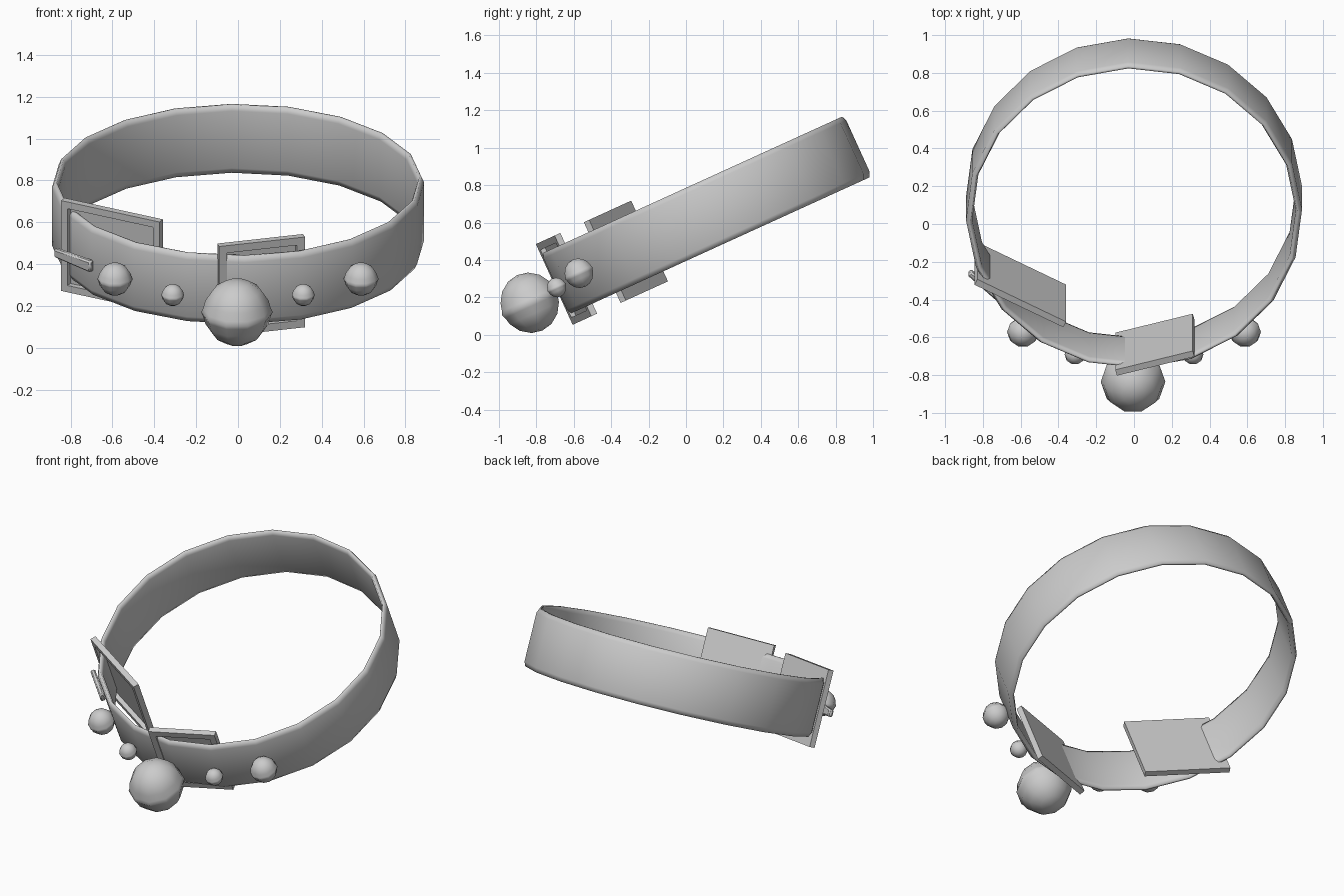
import bpy, bmesh, math
from mathutils import Matrix, Vector

cube = bpy.data.objects.get("Cube")
if cube:
    bpy.data.objects.remove(cube, do_unlink=True)

# One grey for everything
grey = bpy.data.materials.new("plain grey")
grey.use_nodes = True
COLOUR = (0.6, 0.6, 0.6, 1)
grey.diffuse_color = COLOUR
grey.node_tree.nodes["Principled BSDF"].inputs["Base Color"].default_value = COLOUR

# The whole collar leans: back raised, front lowered
TILT = Matrix.Translation((0, 0.11, 0.64)) @ Matrix.Rotation(math.radians(24.5), 4, 'X')


def finish(bm, name, local=Matrix(), angle=40):
    bmesh.ops.recalc_face_normals(bm, faces=bm.faces)
    mesh = bpy.data.meshes.new(name)
    bm.to_mesh(mesh)
    bm.free()
    mesh.materials.append(grey)
    ob = bpy.data.objects.new(name, mesh)
    bpy.context.collection.objects.link(ob)
    ob.matrix_world = TILT @ local
    bpy.ops.object.select_all(action='DESELECT')
    ob.select_set(True)
    bpy.context.view_layer.objects.active = ob
    bpy.ops.object.shade_smooth_by_angle(angle=math.radians(angle))
    return ob


def lathe(profile, sides, start=0.0, closed=False):
    """Turn a list of (radius, height) points around z."""
    bm = bmesh.new()
    rings = []
    for i in range(sides):
        a = start + math.tau * i / sides
        rings.append([bm.verts.new((r * math.cos(a), r * math.sin(a), z)) for r, z in profile])
    n = len(profile)
    for i in range(sides):
        p, q = rings[i], rings[(i + 1) % sides]
        for j in range(n if closed else n - 1):
            k = (j + 1) % n
            bm.faces.new((p[j], q[j], q[k], p[k]))
    bmesh.ops.remove_doubles(bm, verts=bm.verts, dist=1e-5)
    return bm


# Strap: twenty-sided band with softened rims
strap = [(0.89, -0.15), (0.89, 0.15), (0.878, 0.178), (0.866, 0.178),
         (0.857, 0.15), (0.857, -0.15), (0.866, -0.178), (0.878, -0.178)]
finish(lathe(strap, 20, math.radians(92), closed=True), "strap", angle=75)


# Bells: ten-sided balls with a ridge around the middle
def bell(name, x, y, z, r):
    pts = []
    for deg in (-90, -68, -45, -22, -7):
        a = math.radians(deg)
        pts.append((r * math.cos(a), r * math.sin(a)))
    pts[0] = (0, -r)
    profile = pts + [(r * 1.05, 0)] + [(p, -h) for p, h in reversed(pts)]
    finish(lathe(profile, 10), name, Matrix.Translation((x, y, z)), angle=60)


bell("centre_bell", -0.005, -1.055, -0.035, 0.163)
for side, s in (("left", 1), ("right", -1)):
    bell(side + "_outer_bell", s * 0.588, -0.75, 0.0, 0.08)
    bell(side + "_inner_bell", s * 0.312, -0.89, -0.02, 0.053)


# Frames: upright plates with a raised border, slanting through the strap
def frame(name, start, end, half_height, depth, border):
    a, b = Vector(start), Vector(end)
    length = (b - a).length
    bm = bmesh.new()
    bmesh.ops.create_cube(bm, size=1)
    bmesh.ops.scale(bm, vec=(length, depth, half_height * 2), verts=bm.verts)
    bmesh.ops.translate(bm, vec=(0, depth / 2, 0), verts=bm.verts)
    front = min(bm.faces, key=lambda f: f.calc_center_median().y)
    bmesh.ops.inset_region(bm, faces=[front], thickness=border)
    rim = bmesh.ops.extrude_discrete_faces(bm, faces=[front])["faces"][0]
    bmesh.ops.translate(bm, vec=(0, depth * 0.8, 0), verts=rim.verts)
    mid = (a + b) / 2
    turn = math.atan2(b.y - a.y, b.x - a.x)
    finish(bm, name, Matrix.Translation((mid.x, mid.y, 0)) @ Matrix.Rotation(turn, 4, 'Z'))


frame("buckle_frame", (-0.845, -0.366), (-0.375, -0.613), 0.237, 0.035, 0.05)
frame("strap_keeper", (-0.09, -0.895), (0.32, -0.785), 0.237, 0.035, 0.055)

# Buckle prong: small tapered bar lying over the buckle
bm = bmesh.new()
bmesh.ops.create_cube(bm, size=1)
for v in bm.verts:
    tip = v.co.x < 0
    v.co.x *= 0.24
    v.co.y *= 0.03
    v.co.z *= 0.045 if tip else 0.06
bmesh.ops.bevel(bm, geom=bm.edges[:], offset=0.008, segments=1, affect='EDGES')
turn = math.atan2(-0.17, 0.18)
finish(bm, "buckle_prong", Matrix.Translation((-0.785, -0.49, -0.015)) @ Matrix.Rotation(turn, 4, 'Z'))
